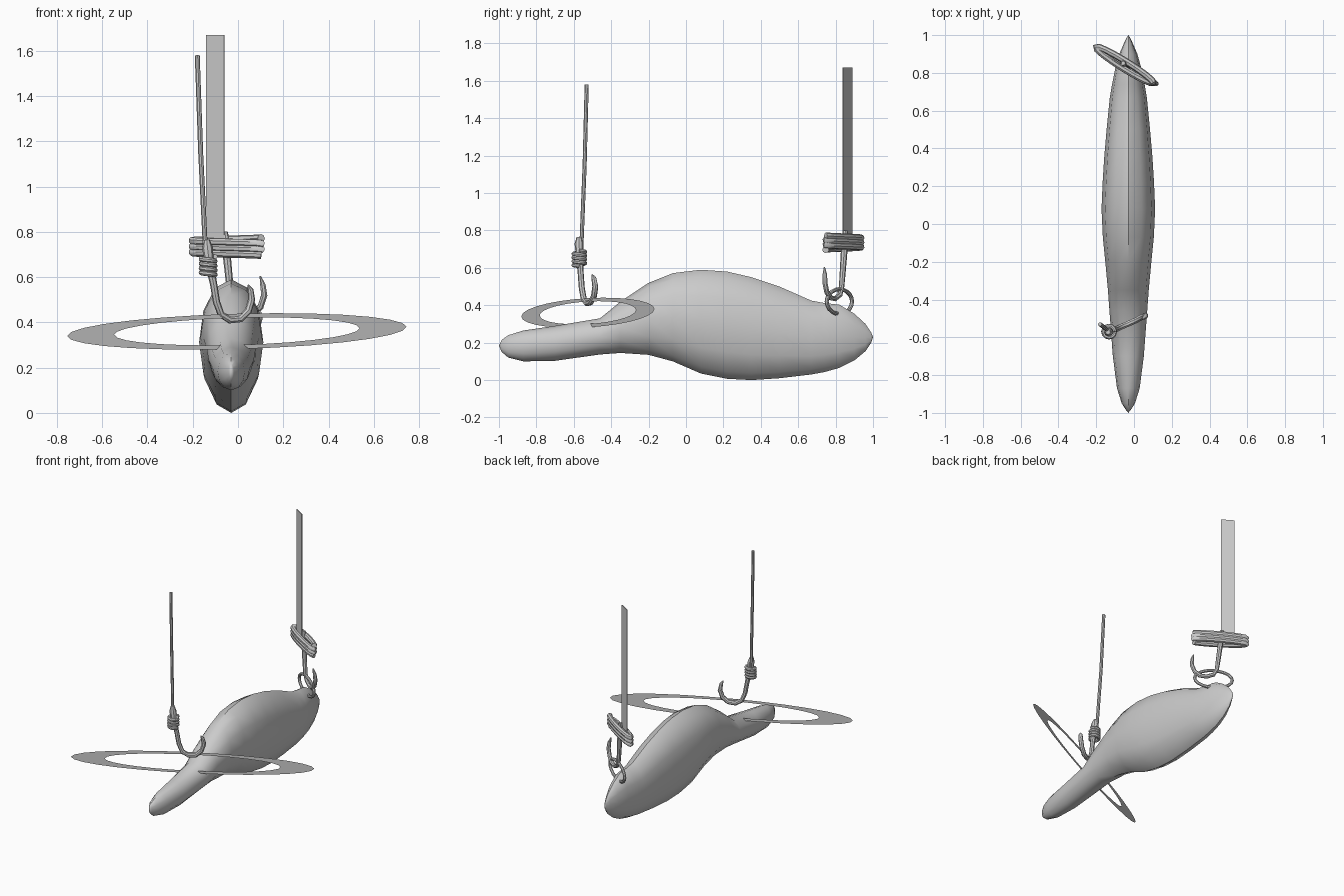
import bpy, bmesh, math
from mathutils import Vector

if "Cube" in bpy.data.objects:
    bpy.data.objects.remove(bpy.data.objects["Cube"])


def finish(ob, smooth=True):
    bpy.ops.object.select_all(action='DESELECT')
    ob.select_set(True)
    bpy.context.view_layer.objects.active = ob
    if ob.type == 'CURVE':
        bpy.ops.object.convert(target='MESH')
    if smooth:
        bpy.ops.object.shade_smooth_by_angle(angle=math.radians(40))


def mesh_object(name, bm, smooth=True):
    bmesh.ops.recalc_face_normals(bm, faces=bm.faces)
    me = bpy.data.meshes.new(name)
    bm.to_mesh(me)
    bm.free()
    ob = bpy.data.objects.new(name, me)
    bpy.context.collection.objects.link(ob)
    finish(ob, smooth)


def tube(name, pts, radius, radii=None, closed=False, sides_res=2):
    cu = bpy.data.curves.new(name, 'CURVE')
    cu.dimensions = '3D'
    cu.bevel_depth = radius
    cu.bevel_resolution = sides_res
    cu.use_fill_caps = True
    sp = cu.splines.new('POLY')
    sp.points.add(len(pts) - 1)
    for i, p in enumerate(pts):
        sp.points[i].co = (*p, 1)
        sp.points[i].radius = radii[i] if radii else 1
    sp.use_cyclic_u = closed
    ob = bpy.data.objects.new(name, cu)
    bpy.context.collection.objects.link(ob)
    finish(ob)


def oval(center, axis, a, b, turns=1, drop=0, steps=16, axis2=(0, 0, 1)):
    """Points of an oval (or a falling helix) spanned by two axes."""
    c, u, v = Vector(center), Vector(axis).normalized(), Vector(axis2).normalized()
    n = int(steps * turns)
    out = []
    for i in range(n + (1 if drop else 0)):
        t = 2 * math.pi * i / steps
        out.append(c + u * a * math.cos(t) + v * b * math.sin(t) - Vector((0, 0, drop * i / n)))
    return out


# Body: oval sections (y, top, bottom, half width)
sections = [(-.985, .215, .15, .012), (-.95, .24, .12, .035), (-.87, .265, .10, .06),
            (-.7, .29, .103, .082), (-.46, .33, .137, .1), (-.35, .42, .145, .108),
            (-.2, .52, .135, .122), (-.07, .572, .10, .135), (.08, .59, .035, .142),
            (.22, .58, .007, .136), (.35, .55, .0, .128), (.5, .50, .01, .115),
            (.67, .425, .03, .098), (.74, .412, .043, .086), (.82, .403, .065, .07),
            (.9, .355, .105, .048), (.96, .30, .155, .022), (.99, .255, .20, .007)]
SIDES, CX = 12, -.03
bm = bmesh.new()
rings = []
for y, top, bot, w in sections:
    rings.append([bm.verts.new((CX + w * math.sin(2 * math.pi * k / SIDES), y,
                                (top + bot) / 2 + (top - bot) / 2 * math.cos(2 * math.pi * k / SIDES)))
                  for k in range(SIDES)])
for r0, r1 in zip(rings, rings[1:]):
    for k in range(SIDES):
        bm.faces.new((r0[k], r0[(k + 1) % SIDES], r1[(k + 1) % SIDES], r1[k]))
for ring, tip in ((rings[0], (CX, -1, .183)), (rings[-1], (CX, 1, .23))):
    v = bm.verts.new(tip)
    for k in range(SIDES):
        bm.faces.new((ring[k], ring[(k + 1) % SIDES], v))
mesh_object("body", bm)

# Flat hoop: thin upright oval annulus crossing the front of the body
bm = bmesh.new()
N = 28
loops = []
for a, b in ((.75, .078), (.542, .06)):
    loop = []
    for i in range(N):
        t = 2 * math.pi * i / N
        x = a * math.cos(t)
        loop.append(bm.verts.new((x - .005, -.525 + x * .475, .36 + x * .027 + b * math.sin(t))))
    loops.append(loop)
for i in range(N):
    j = (i + 1) % N
    bm.faces.new((loops[0][i], loops[0][j], loops[1][j], loops[1][i]))
mesh_object("flat_hoop", bm, False)

# Front hook, its knot and its line
tube("front_hook",
     [(-.138, -.572, .765), (-.135, -.572, .73), (-.125, -.568, .65), (-.108, -.563, .57),
      (-.095, -.557, .49), (-.075, -.547, .435), (-.035, -.53, .41), (.01, -.51, .415),
      (.045, -.492, .45), (.06, -.485, .50), (.055, -.493, .545), (.045, -.502, .565)],
     .016, [.8, 1.5, 1.2, 1, 1, 1, 1, 1, 1, 1, .8, .2])
tube("front_knot", oval((-.132, -.57, .69), (1, 0, 0), .03, .03, 4, .08, 12, (0, 1, 0)), .012)
tube("front_line", [(-.18, -.531, 1.58), (-.165, -.542, 1.15), (-.143, -.56, .70)], .011)

# Rear hook and the eyelet it hangs on
D = Vector((.85, -.53, 0)).normalized()
tube("rear_hook",
     [(-.057, .852, .80), (-.055, .85, .76), (-.048, .845, .68), (-.038, .838, .58),
      (-.03, .832, .50), (-.01, .822, .455), (.03, .797, .435), (.07, .772, .44),
      (.1, .753, .47), (.116, .743, .52), (.11, .742, .565), (.098, .74, .605)],
     .016, [.7, 1.2, 1.1, 1, .9, .9, .9, .9, .9, .9, .8, .2])
tube("rear_eyelet", oval((-.01, .82, .42), D, .128, .066, 1, 0, 20), .011, closed=True)

# Rear knot: flattened coil, and the flat strap above it
side = Vector((.53, .85, 0))
tube("rear_knot", oval((-.05, .842, .772), D, .18, .02, 3, .075, 16, side), .018)
bm = bmesh.new()
bmesh.ops.create_cube(bm, size=1)
for v in bm.verts:
    p = Vector((-.1, .863, 1.195)) + D * v.co.x * .092 + side * v.co.y * .006
    v.co = (p.x, p.y, p.z + v.co.z * .95)
mesh_object("rear_strap", bm, False)
